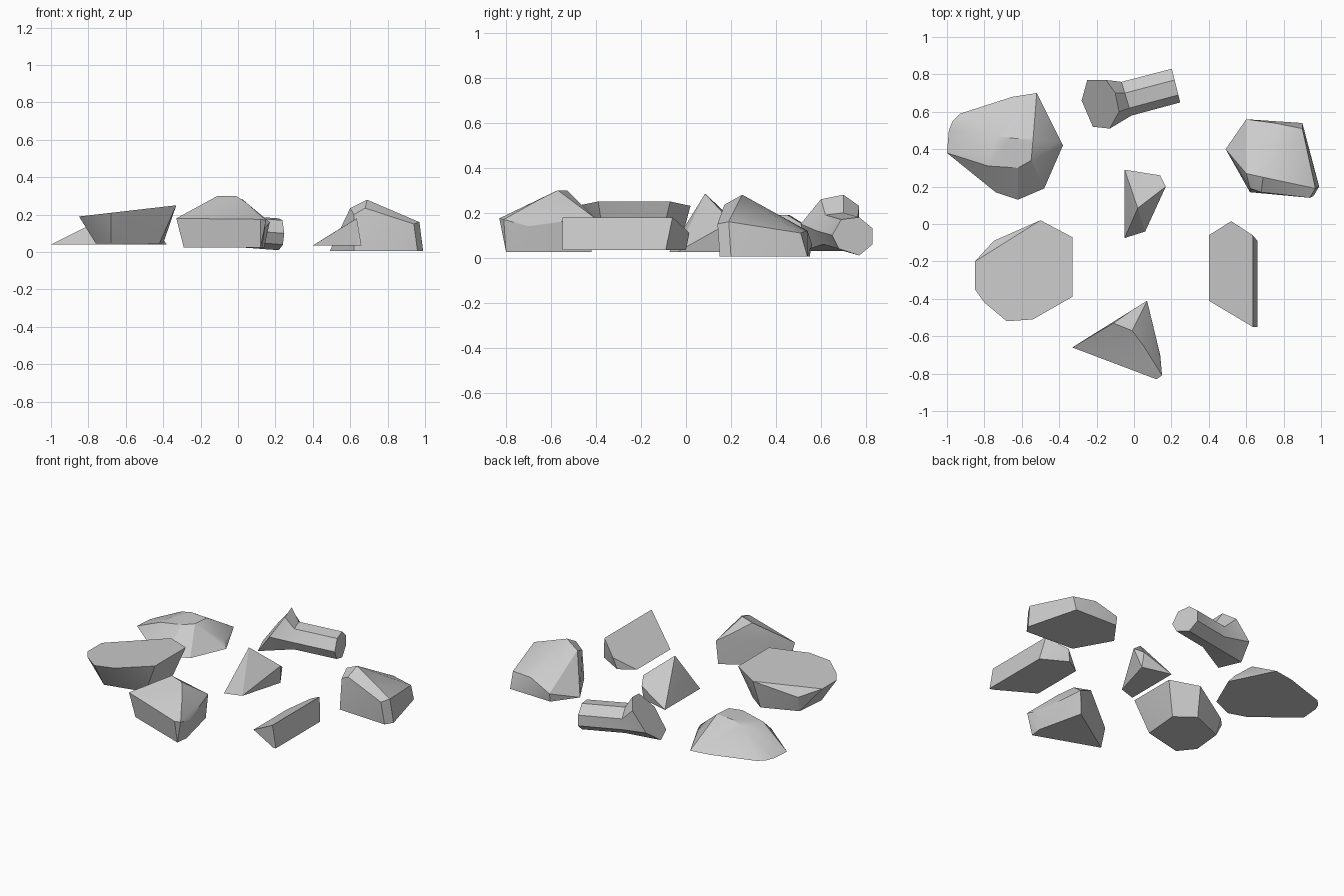
import bpy, bmesh, math

if "Cube" in bpy.data.objects:
    bpy.data.objects.remove(bpy.data.objects["Cube"])


def finish(name, bm):
    """Merge coplanar faces, fix normals and create the object."""
    bmesh.ops.dissolve_limit(bm, angle_limit=math.radians(4),
                             verts=bm.verts[:], edges=bm.edges[:])
    bmesh.ops.recalc_face_normals(bm, faces=bm.faces[:])
    me = bpy.data.meshes.new(name)
    bm.to_mesh(me)
    bm.free()
    ob = bpy.data.objects.new(name, me)
    bpy.context.collection.objects.link(ob)


def rock(name, z, base, crown):
    """Chipped stone: convex hull of a flat base outline and a few upper corners."""
    bm = bmesh.new()
    for x, y in base:
        bm.verts.new((x, y, z))
    for p in crown:
        bm.verts.new(p)
    res = bmesh.ops.convex_hull(bm, input=bm.verts[:])
    loose = [v for v in bm.verts if not v.link_faces]
    bmesh.ops.delete(bm, geom=loose, context='VERTS')
    finish(name, bm)


def loft(name, rings):
    """Stone shaft: equal-sided rings joined by quads and capped."""
    bm = bmesh.new()
    rows = [[bm.verts.new(p) for p in r] for r in rings]
    n = len(rows[0])
    for a, b in zip(rows, rows[1:]):
        for i in range(n):
            j = (i + 1) % n
            bm.faces.new((a[i], a[j], b[j], b[i]))
    bm.faces.new(rows[0])
    bm.faces.new(rows[-1])
    finish(name, bm)


# big rounded rock, back left
rock("back_left_rock", 0.04,
     [(-1, .38), (-.99, .5), (-.97, .55), (-.93, .59), (-.8, .6), (-.65, .68),
      (-.52, .70), (-.38, .42), (-.48, .19), (-.62, .13), (-.74, .17), (-.9, .3)],
     [(-.78, .31, .15), (-.74, .47, .17), (-.66, .46, .19), (-.54, .45, .19),
      (-.55, .34, .19), (-.62, .3, .18), (-.41, .44, .08)])

# flat tilted slab, front left: wide sloping top over a narrower base
slab = [(-.85, -.2), (-.5, .02), (-.33, -.07), (-.33, -.39), (-.54, -.51),
        (-.68, -.52), (-.8, -.42), (-.85, -.35)]
rock("front_left_slab", 0.045,
     [(-.76, -.32), (-.68, -.42), (-.42, -.36), (-.40, -.12), (-.52, -.03), (-.74, -.12)],
     [(x, y, .25 + (x + .33) * .115) for x, y in slab] + [(-.75, -.09, .15)])

# flared shaft rock, back: slanted cap, neck, end
end = [(.77, .01), (.83, .06), (.83, .13), (.77, .18), (.69, .17), (.65, .10), (.68, .04)]
loft("back_shaft_rock", [
    [(-.28, .66, .03), (-.25, .77, .11), (-.15, .77, .23), (-.10, .70, .28),
     (-.08, .60, .26), (-.13, .51, .15), (-.22, .52, .03)],
    [(-.04 - (y - .74) * .3, y - .07, z + .02) for y, z in end],
    [(.225 - (y - .74) * .25, y, z) for y, z in end]])

# ridged rock, right
rock("right_rock", 0.005,
     [(.49, .4), (.6, .55), (.9, .54), (.99, .2), (.96, .15), (.62, .17)],
     [(.69, .25, .28), (.6, .27, .235), (.68, .17, .235), (.62, .19, .2), (.75, .54, .12),
      (.6, .56, .06), (.9, .51, .11), (.97, .19, .16), (.94, .14, .15)])

# wedge, front right
rock("front_right_wedge", 0.035,
     [(.4, -.06), (.4, -.41), (.64, -.55), (.66, -.55), (.66, -.09), (.5, 0)],
     [(.635, -.55, .18), (.635, -.06, .18), (.52, .015, .11)])

# peaked rock, front
rock("front_rock", 0.025,
     [(-.29, -.65), (.12, -.8), (.13, -.72), (.06, -.42)],
     [(-.33, -.66, .18), (.12, -.83, .175), (.15, -.81, .17), (.14, -.7, .14),
      (-.01, -.57, .3), (-.11, -.53, .3), (-.01, -.46, .23), (.05, -.65, .26),
      (.07, -.41, .18)])

# small pointed shard, centre
rock("centre_shard", 0.025,
     [(-.05, .29), (.14, .24), (.06, -.04), (-.05, -.075)],
     [(.02, .085, .285), (-.02, .03, .16), (.17, .2, .16), (.14, .26, .12)])

# soft shading on shallow facets only
for ob in bpy.context.collection.objects:
    ob.select_set(True)
    bpy.context.view_layer.objects.active = ob
bpy.ops.object.shade_smooth_by_angle(angle=math.radians(25))
